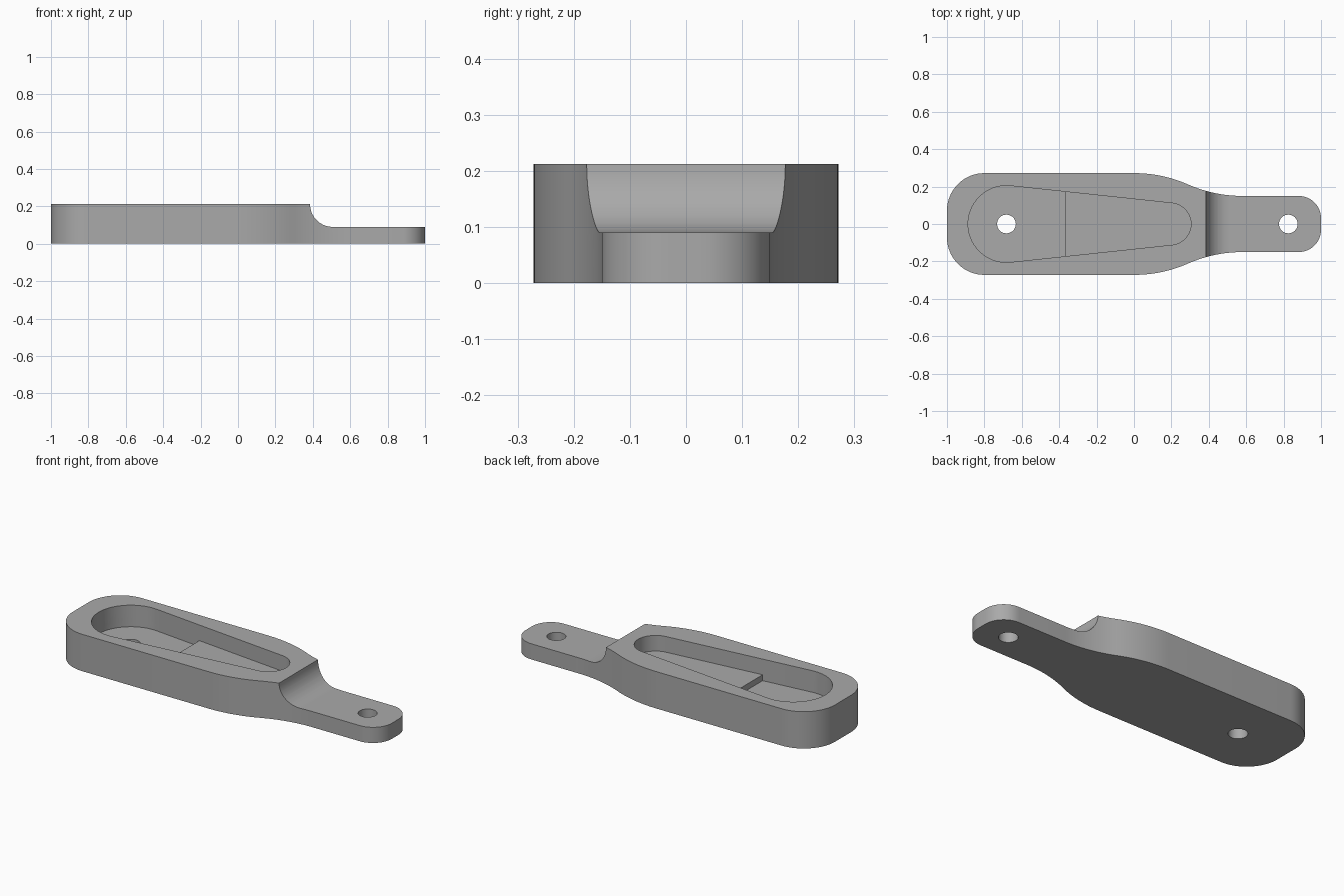
import bpy, bmesh
from math import sin, cos, pi, acos, asin

if "Cube" in bpy.data.objects:
    bpy.data.objects.remove(bpy.data.objects["Cube"], do_unlink=True)

TOP, TAB, DEEP, SHALLOW = 0.212, 0.09, 0.088, 0.122
BODY_W, TAB_W = 0.272, 0.15

grey = bpy.data.materials.new("plain grey")
grey.use_nodes = True
grey.diffuse_color = (0.4, 0.4, 0.4, 1)
grey.node_tree.nodes["Principled BSDF"].inputs["Base Color"].default_value = (0.4, 0.4, 0.4, 1)


def arc(cx, cy, r, a0, a1, n=16):
    """Points on a circle from angle a0 to a1."""
    return [(cx + r * cos(a0 + (a1 - a0) * i / n), cy + r * sin(a0 + (a1 - a0) * i / n))
            for i in range(n + 1)]


def prism(name, points, lo, hi, along_y=False):
    """Extrude a closed profile between two levels on z (or on y)."""
    bm = bmesh.new()
    place = (lambda a, b: (a, lo, b)) if along_y else (lambda a, b: (a, b, lo))
    face = bm.faces.new([bm.verts.new(place(a, b)) for a, b in points])
    ext = bmesh.ops.extrude_face_region(bm, geom=[face])
    move = (0, hi - lo, 0) if along_y else (0, 0, hi - lo)
    bmesh.ops.translate(bm, vec=move,
                        verts=[v for v in ext["geom"] if isinstance(v, bmesh.types.BMVert)])
    bmesh.ops.recalc_face_normals(bm, faces=bm.faces)
    mesh = bpy.data.meshes.new(name)
    bm.to_mesh(mesh)
    bm.free()
    mesh.materials.append(grey)
    obj = bpy.data.objects.new(name, mesh)
    bpy.context.collection.objects.link(obj)
    return obj


def cut(target, cutter):
    """Subtract a cutter and discard it."""
    cutter.hide_render = True
    mod = target.modifiers.new("cut", "BOOLEAN")
    mod.operation, mod.solver, mod.object = "DIFFERENCE", "EXACT", cutter
    bpy.context.view_layer.objects.active = target
    bpy.ops.object.modifier_apply(modifier=mod.name)
    bpy.data.objects.remove(cutter, do_unlink=True)


# Body outline: rounded wide end, S-shaped shoulder, rounded narrow tab
neck, drop = 0.58, BODY_W - TAB_W
r = (neck ** 2 + drop ** 2) / (4 * drop)
turn = asin(neck / (2 * r))
half = arc(-0.8, BODY_W - 0.2, 0.2, pi, pi / 2)
half += arc(0, BODY_W - r, r, pi / 2, pi / 2 - turn)
half += arc(neck, TAB_W + r, r, -pi / 2 - turn, -pi / 2)[1:]
half += arc(0.88, TAB_W - 0.12, 0.12, pi / 2, 0)
body = prism("lever_body", half + [(x, -y) for x, y in reversed(half)], 0, TOP)

# Step down to the tab with a concave fillet
fillet = 0.385 + TOP - TAB
step = arc(fillet, TOP, TOP - TAB, pi, 1.5 * pi) + [(1.2, TAB), (1.2, 0.4), (0.385, 0.4)]
cut(body, prism("step_cutter", step, -0.5, 0.5, along_y=True))

# Tapered pocket with two floor levels
big_x, big_r, small_x, small_r = -0.682, 0.205, 0.193, 0.112
tilt = acos((big_r - small_r) / (small_x - big_x))
pocket = arc(big_x, 0, big_r, tilt, 2 * pi - tilt, 40) + arc(small_x, 0, small_r, -tilt, tilt, 28)
cut(body, prism("pocket_cutter", pocket, SHALLOW, 0.4))

# Deeper floor at the wide end, bounded by a straight edge
edge_x = -0.367
edge_y = (big_r - (edge_x - big_x) * cos(tilt)) / sin(tilt)
deep = arc(big_x, 0, big_r, tilt, 2 * pi - tilt, 40) + [(edge_x, -edge_y), (edge_x, edge_y)]
cut(body, prism("deep_pocket_cutter", deep, DEEP, 0.4))

# Bolt holes
for x in (-0.682, 0.825):
    cut(body, prism("hole_cutter", arc(x, 0, 0.05, 0, 2 * pi, 32)[:-1], -0.2, 0.5))

bpy.ops.object.select_all(action="DESELECT")
body.select_set(True)
bpy.context.view_layer.objects.active = body
bpy.ops.object.shade_smooth_by_angle(angle=0.5)
